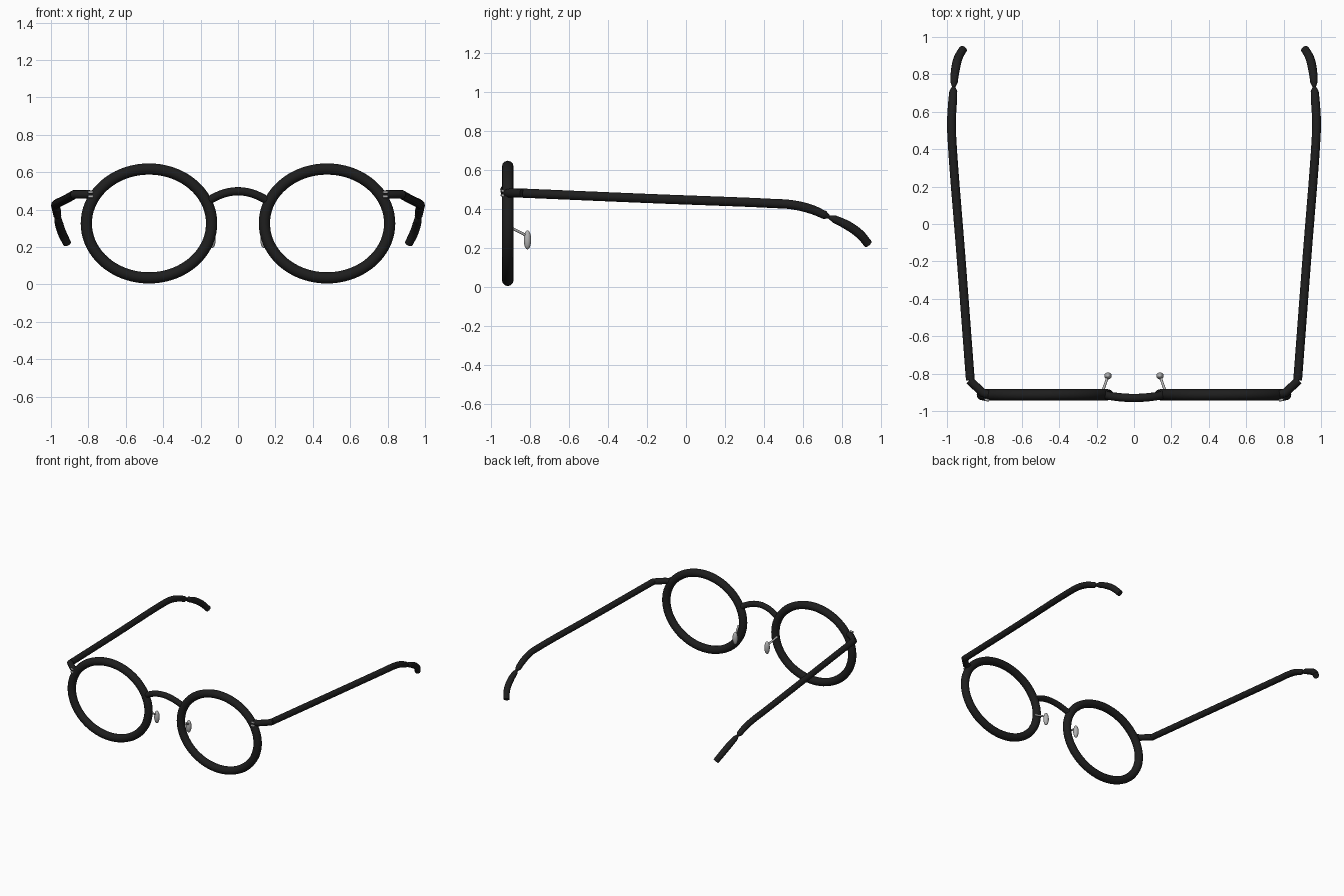
import bpy
from math import sin, cos, pi
from mathutils import Vector

cube = bpy.data.objects.get("Cube")
if cube:
    bpy.data.objects.remove(cube, do_unlink=True)


def material(name, color, roughness, metallic=0.0):
    mat = bpy.data.materials.new(name)
    mat.use_nodes = True
    mat.diffuse_color = (*color, 1)
    bsdf = mat.node_tree.nodes["Principled BSDF"]
    bsdf.inputs["Base Color"].default_value = (*color, 1)
    bsdf.inputs["Roughness"].default_value = roughness
    bsdf.inputs["Metallic"].default_value = metallic
    return mat


BLACK = material("black frame", (0.013, 0.013, 0.013), 0.5)
SILVER = material("silver metal", (0.45, 0.45, 0.45), 0.4)


def finish(obj, name, mat):
    obj.name = obj.data.name = name
    obj.data.materials.clear()
    obj.data.materials.append(mat)
    bpy.ops.object.shade_smooth_by_angle(angle=0.7)
    return obj


def tube(name, points, radius, mat, radii=None, cyclic=False, smooth=False):
    """Round tube swept along points, turned into a mesh."""
    curve = bpy.data.curves.new(name, "CURVE")
    curve.dimensions = "3D"
    curve.bevel_depth = radius
    curve.bevel_resolution = 4
    curve.use_fill_caps = True
    curve.resolution_u = 8
    spline = curve.splines.new("BEZIER" if smooth else "POLY")
    knots = spline.bezier_points if smooth else spline.points
    knots.add(len(points) - 1)
    for i, (knot, p) in enumerate(zip(knots, points)):
        knot.co = p if smooth else (*p, 1)
        knot.radius = radii[i] if radii else 1
        if smooth:
            knot.handle_left_type = knot.handle_right_type = "AUTO"
    spline.use_cyclic_u = cyclic
    obj = bpy.data.objects.new(name, curve)
    bpy.context.collection.objects.link(obj)
    bpy.ops.object.select_all(action="DESELECT")
    obj.select_set(True)
    bpy.context.view_layer.objects.active = obj
    bpy.ops.object.convert(target="MESH")
    return finish(bpy.context.object, name, mat)


def ball(name, center, size, mat):
    bpy.ops.mesh.primitive_uv_sphere_add(segments=20, ring_count=12, location=center)
    obj = bpy.context.object
    obj.scale = size
    bpy.ops.object.transform_apply(location=False, rotation=False, scale=True)
    return finish(obj, name, mat)


RIM_X, RIM_Y, RIM_Z = 0.476, -0.913, 0.326

for side, s in (("left", 1), ("right", -1)):
    def at(x, y, z):
        return Vector((s * x, y, z))

    # Oval rim
    oval = [at(RIM_X + 0.335 * cos(2 * pi * i / 72), RIM_Y,
               RIM_Z + 0.291 * sin(2 * pi * i / 72)) for i in range(72)]
    tube(f"{side}_rim", oval, 0.030, BLACK, cyclic=True)

    # Angled end piece that carries the hinge
    tube(f"{side}_end_piece",
         [at(0.775, -0.912, 0.48), at(0.81, -0.902, 0.481), at(0.88, -0.835, 0.481)],
         0.023, BLACK)

    # Paired hinge pins on the front of the rim
    for level, z in (("upper", 0.493), ("lower", 0.470)):
        tube(f"{side}_{level}_hinge_pin",
             [at(0.775, -0.943, z), at(0.80, -0.938, z)], 0.007, SILVER)

    # Temple arm, bending down behind the ear and tapering to a neck
    tube(f"{side}_temple_arm",
         [at(0.875, -0.835, 0.481), at(0.923, -0.2, 0.454), at(0.973, 0.45, 0.428),
          at(0.976, 0.54, 0.422), at(0.971, 0.64, 0.399), at(0.966, 0.71, 0.369),
          at(0.964, 0.735, 0.358)],
         0.0235, BLACK, radii=[1, 1, 1, 1, 1, 0.9, 0.35], smooth=True)

    # Curved ear tip joined by the thin neck
    tube(f"{side}_ear_tip",
         [at(0.964, 0.73, 0.36), at(0.962, 0.76, 0.348), at(0.954, 0.83, 0.314),
          at(0.939, 0.89, 0.271), at(0.914, 0.934, 0.22)],
         0.0235, BLACK, radii=[0.35, 0.85, 1, 1, 0.95], smooth=True)

    # Nose pad on its wire arm
    tube(f"{side}_nose_pad_arm",
         [at(0.168, -0.895, 0.303), at(0.150, -0.845, 0.278), at(0.141, -0.815, 0.262)],
         0.007, SILVER)
    ball(f"{side}_nose_pad", at(0.139, -0.812, 0.242), (0.020, 0.019, 0.049), SILVER)

# Arched bridge, bowed slightly forward
arch = []
for i in range(25):
    t = i / 12 - 1
    arch.append((0.165 * t, -0.930 + 0.018 * t * t, 0.498 - 0.056 * t * t))
tube("bridge", arch, 0.022, BLACK)
